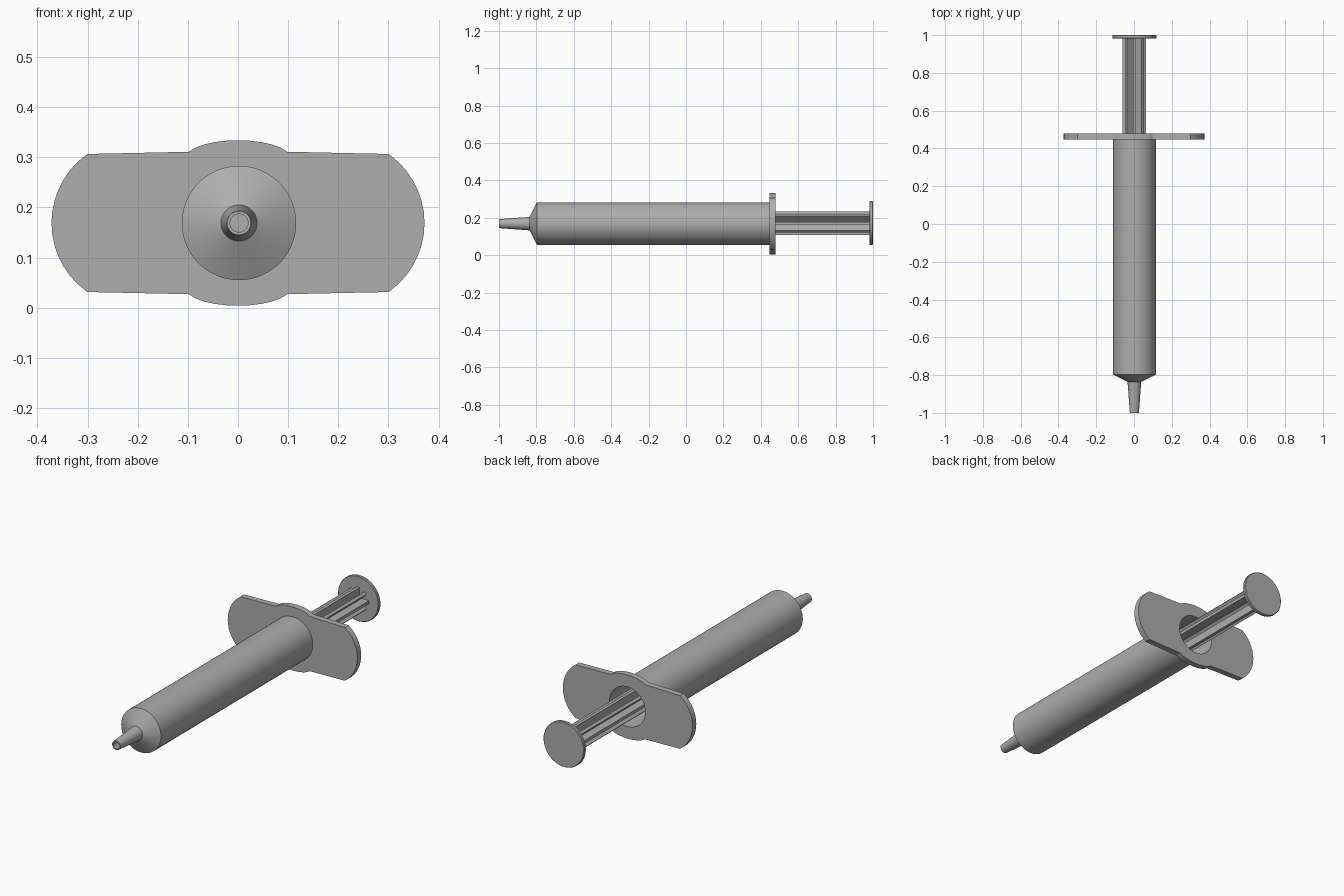
import bpy, bmesh, math
from mathutils import Matrix

if "Cube" in bpy.data.objects:
    bpy.data.objects.remove(bpy.data.objects["Cube"])

ZC = 0.169          # height of the syringe axis
XC = 0.002
SEG = 64

grey = bpy.data.materials.new("plain_grey")
grey.diffuse_color = (0.42, 0.42, 0.42, 1)
grey.use_nodes = True
grey.node_tree.nodes["Principled BSDF"].inputs["Base Color"].default_value = grey.diffuse_color


def finish(bm, name, angle=30):
    bmesh.ops.recalc_face_normals(bm, faces=bm.faces)
    for f in bm.faces:
        f.smooth = True
    for e in bm.edges:
        e.smooth = e.is_manifold and e.calc_face_angle(0) < math.radians(angle)
    me = bpy.data.meshes.new(name)
    bm.to_mesh(me)
    bm.free()
    me.materials.append(grey)
    ob = bpy.data.objects.new(name, me)
    bpy.context.collection.objects.link(ob)
    return ob


def lathe(name, profile, closed=False, z=ZC):
    """Spin (radius, y) points round the long axis; open profiles get end caps."""
    bm = bmesh.new()
    rings = []
    for r, y in profile:
        rings.append([bm.verts.new((XC + r * math.cos(a), y, z + r * math.sin(a)))
                      for a in (2 * math.pi * i / SEG for i in range(SEG))])
    pairs = list(zip(rings, rings[1:]))
    if closed:
        pairs.append((rings[-1], rings[0]))
    else:
        bm.faces.new(rings[0])
        bm.faces.new(rings[-1])
    for a, b in pairs:
        for i in range(SEG):
            j = (i + 1) % SEG
            bm.faces.new((a[i], a[j], b[j], b[i]))
    return finish(bm, name, 20)


# hollow barrel with shoulder cone and open nozzle
lathe("barrel", [
    (0.024, -1.0), (0.036, -0.836), (0.040, -0.834), (0.114, -0.797), (0.114, 0.46),
    (0.103, 0.46), (0.103, -0.79), (0.028, -0.825), (0.018, -1.0)], closed=True)

# finger flange: rounded ends, bulged middle, round hole
def arc(cx, cz, r, a0, a1, n):
    return [(cx + r * math.cos(a), cz + r * math.sin(a))
            for a in (math.radians(a0 + (a1 - a0) * i / n) for i in range(n + 1))]

half = arc(0.204, 0, 0.168, -55, 55, 14)               # right end
half += [(0.098, 0.142)]
half += [(0.095 * math.cos(math.pi * t / 12),          # upper bulge
          0.142 + 0.023 * math.sin(math.pi * t / 12) ** 1.3) for t in range(1, 12)]
half += [(-0.098, 0.142)]
outline = half + [(-x, -z) for x, z in half]
hole = arc(XC, 0, 0.103, 0, 360, SEG)[:-1]

bm = bmesh.new()
edges = []
for loop in (outline, hole):
    vs = [bm.verts.new((x, 0.447, ZC + z)) for x, z in loop]
    edges += [bm.edges.new((vs[i - 1], vs[i])) for i in range(len(vs))]
bmesh.ops.triangle_fill(bm, edges=edges, use_beauty=True, normal=(0, -1, 0))
ext = bmesh.ops.extrude_face_region(bm, geom=bm.faces[:], use_keep_orig=True)
bmesh.ops.translate(bm, vec=(0, 0.031, 0),
                    verts=[g for g in ext["geom"] if isinstance(g, bmesh.types.BMVert)])
finish(bm, "finger_flange")

# ribbed plunger rod: crossed plates
bm = bmesh.new()
for k in range(4):
    m = (Matrix.Translation((XC, 0.345, ZC + 0.002)) @ Matrix.Rotation(k * math.pi / 4, 4, 'Y')
         @ Matrix.Diagonal((0.125, 1.29, 0.016, 1)))
    bmesh.ops.create_cube(bm, size=1, matrix=m)
finish(bm, "plunger_rod")

# piston inside the barrel and thumb disc at the back
lathe("piston", [(0.05, -0.36), (0.102, -0.33), (0.102, -0.28)])
lathe("thumb_disc", [(0.114, 0.982), (0.117, 0.985), (0.117, 0.997), (0.114, 1.0)], z=ZC + 0.003)
